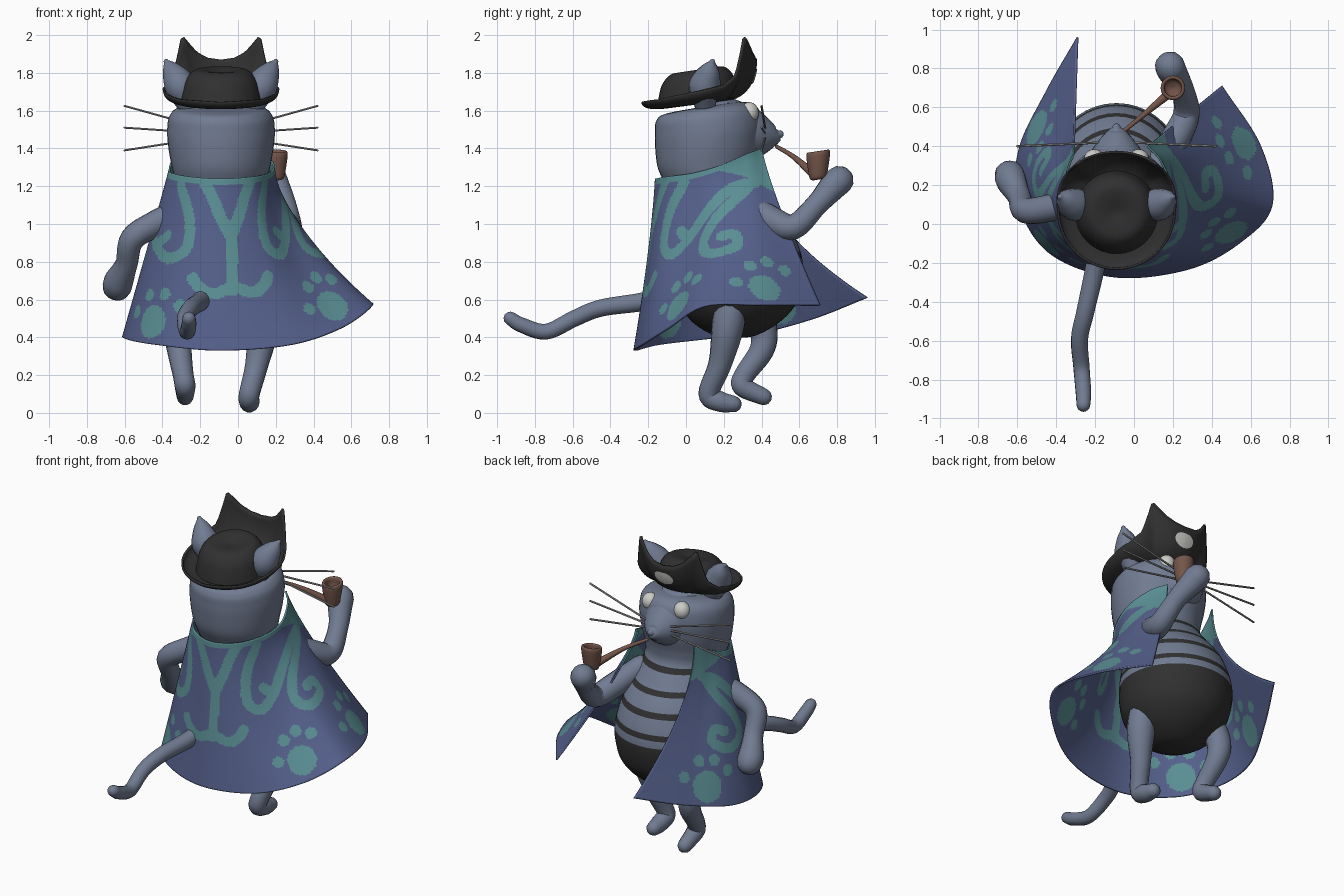
import bpy, bmesh, math
from mathutils import Vector, kdtree

cube = bpy.data.objects.get("Cube")
if cube:
    bpy.data.objects.remove(cube)
MID = -0.09  # x of the body's plane of symmetry


def material(name, *rgb):
    m = bpy.data.materials.new(name)
    m.use_nodes = True
    m.diffuse_color = (*rgb, 1)
    bsdf = next(n for n in m.node_tree.nodes if n.type == 'BSDF_PRINCIPLED')
    bsdf.inputs["Base Color"].default_value = (*rgb, 1)
    return m


fur = material("blue grey fur", .165, .2, .285)
black = material("soft black", .03, .03, .03)
blue = material("cape blue", .092, .12, .265)
teal = material("cape teal", .105, .28, .3)
brown = material("pipe brown", .175, .092, .068)
white = material("off white", .6, .6, .57)
grey = material("whisker grey", .33, .33, .33)


def spline(pts, t):
    """Smooth curve through tuples of any size, t from 0 to 1."""
    n = len(pts) - 1
    f = min(max(t, 0), 1) * n
    i = min(int(f), n - 1)
    f -= i
    b, c = Vector(pts[i]), Vector(pts[i + 1])
    a = Vector(pts[i - 1]) if i else 2 * b - c
    d = Vector(pts[i + 2]) if i + 2 <= n else 2 * c - b
    return b + (c - a) * f / 2 + (a - 2.5 * b + 2 * c - d / 2) * f * f \
        + (1.5 * (b - c) + (d - a) / 2) * f ** 3


def surface(name, fn, nu, nv, mats, closed=True, rule=None, thick=0):
    """Grid of fn(u, v); rule(centre, u, v) picks the material slot."""
    bm = bmesh.new()
    cols = nu if closed else nu + 1
    g = [[bm.verts.new(fn(i / nu, j / nv)) for i in range(cols)] for j in range(nv + 1)]
    for j in range(nv):
        for i in range(nu):
            k = (i + 1) % cols
            f = bm.faces.new((g[j][i], g[j][k], g[j + 1][k], g[j + 1][i]))
            if rule:
                f.material_index = rule(f.calc_center_median(), (i + .5) / nu, (j + .5) / nv)
    bmesh.ops.remove_doubles(bm, verts=bm.verts, dist=.0002)
    bmesh.ops.recalc_face_normals(bm, faces=bm.faces)
    me = bpy.data.meshes.new(name)
    bm.to_mesh(me)
    bm.free()
    ob = bpy.data.objects.new(name, me)
    bpy.context.collection.objects.link(ob)
    for m in mats:
        me.materials.append(m)
    if thick:
        mod = ob.modifiers.new("thickness", 'SOLIDIFY')
        mod.thickness, mod.offset = thick, 0
    bpy.ops.object.select_all(action='DESELECT')
    ob.select_set(True)
    bpy.context.view_layer.objects.active = ob
    bpy.ops.object.shade_smooth_by_angle(angle=math.radians(50))
    return ob


def circle(u):
    return math.cos(u * math.tau), math.sin(u * math.tau)


def tube(name, pts, mat, sides=14, steps=6):
    """Round limb through (x, y, z, radius) points with domed ends."""
    n = steps * (len(pts) - 1)
    path = [spline(pts, i / n) for i in range(n + 1)]
    rings, q = [], None
    for i, p in enumerate(path):
        d = (path[min(i + 1, n)] - path[max(i - 1, 0)]).to_3d().normalized()
        q = prev.rotation_difference(d) @ q if q else d.to_track_quat('Z', 'Y')
        prev = d
        caps = [(-1, a) for a in (90, 60, 30)] if i == 0 else []
        caps += [(1, 0)]
        caps += [(1, a) for a in (30, 60, 90)] if i == n else []
        for side, a in caps:
            a = math.radians(a)
            rings.append((p.to_3d() + d * side * p.w * math.sin(a), q, p.w * math.cos(a)))

    def fn(u, v):
        o, r, w = rings[round(v * (len(rings) - 1))]
        c, s = circle(u)
        return o + r @ Vector((c * w, s * w, 0))
    return surface(name, fn, sides, len(rings) - 1, [mat])


def lathe(name, profile, x, y, mat, shear=0, steps=4):
    """Turned shape from (radius, z) points."""
    def fn(u, v):
        r, z = spline(profile, v)
        c, s = circle(u)
        return (x + r * c, y + r * s, z + shear * r * s)
    return surface(name, fn, 32, steps * (len(profile) - 1), [mat])


def ball(name, x, y, z, rx, ry, rz, mat):
    def fn(u, v):
        c, s = circle(u)
        w = math.sin(v * math.pi)
        return (x + rx * c * w, y + ry * s * w, z + rz * math.cos(v * math.pi))
    return surface(name, fn, 20, 12, [mat])


def mirror(pts):
    return [(2 * MID - p[0], *p[1:]) for p in pts]


# Pear-shaped body and head in one skin: (z, centre y, radius)
skin = [(.395, .26, 0), (.41, .26, .11), (.48, .265, .23), (.58, .275, .31), (.7, .28, .338),
        (.8, .28, .338), (.9, .27, .32), (1, .245, .295), (1.12, .19, .255), (1.22, .13, .245),
        (1.3, .11, .26), (1.4, .115, .278), (1.5, .12, .285), (1.58, .11, .268),
        (1.615, .09, .2), (1.62, .08, 0)]
stripes = [.84, .96, 1.075, 1.195]


def body(u, v):
    z, y, r = spline(skin, v)
    c, s = circle(u)
    tilt = .75 * max(0, z - 1.4)  # the top of the head slopes back
    return (MID + r * c, y + r * s, z + tilt * r * s)


def body_colour(p, u, v):
    return int(p.z < .775 or any(abs(p.z - z) < .017 for z in stripes))


surface("body_and_head", body, 40, 130, [fur, black], rule=body_colour)

# Face
tube("snout", [(MID, .2, 1.48, .2), (MID, .34, 1.475, .15), (MID, .42, 1.47, .1),
               (MID, .475, 1.47, .05), (MID, .495, 1.475, .022)], fur, 24)
tube("mouth", [(MID - .065, .435, 1.425, .005), (MID, .48, 1.425, .006),
               (MID + .065, .435, 1.425, .005)], black, 6)
for side, word in ((-1, "right"), (1, "left")):
    ball(word + "_eye", MID + side * .115, .335, 1.59, .052, .05, .055, white)
    for i, z in enumerate((1.39, 1.51, 1.625)):
        tube(f"{word}_whisker_{i}", [(MID + side * .06, .42, 1.46 + i * .02, .006),
                                     (MID + side * .51, .4, z, .006)], grey, 6, 2)

# Ears
ear = [(-.27, .1, 1.64, .06), (-.305, .1, 1.73, .085), (-.35, .125, 1.81, .055),
       (-.38, .14, 1.86, .014)]
tube("right_ear", ear, fur)
tube("left_ear", mirror(ear), fur)

# Hat: crown, and a brim turned up into two points at the front
lathe("hat_crown", [(.215, 1.64), (.205, 1.7), (.187, 1.765), (.145, 1.81), (.09, 1.815), (0, 1.795)],
      MID, .06, black, .15)
rim = [(-90, 1.645), (-45, 1.66), (0, 1.705), (25, 1.735), (40, 1.79), (47, 1.9), (52, 2),
       (60, 1.955), (68, 1.91), (78, 1.88), (90, 1.87)]


def brim(u, v):
    c, s = circle(u)
    a = math.degrees(math.asin(max(-1, min(1, s))))
    k = max(i for i in range(len(rim) - 1) if rim[i][0] <= a + .001)
    (a0, z0), (a1, z1) = rim[k:k + 2]
    top = z0 + (z1 - z0) * (a - a0) / (a1 - a0)
    r = .16 + .14 * math.sin(v * math.pi / 2)
    low = 1.64 + .13 * r * s
    spread = 1 + .15 * v * v * max(0, s)
    return Vector((MID + r * c * spread, .07 + r * s, low + (top - low) * v * v))


def emblem(u, v):
    c, s = circle(u)
    return brim(.25 + .035 * v * c, .74 + .15 * v * s) + Vector((0, .009, -.006))


surface("hat_brim", brim, 120, 12, [black], thick=.012)
surface("hat_emblem", emblem, 24, 4, [white])

# Cape: hem point, collar point and flare for columns from one front edge to the other
cape_columns = [
    (-.29, .96, .61, -.31, .36, 1.39, 2), (-.45, .68, .5, -.34, .28, 1.35, 1.6),
    (-.59, .38, .42, -.36, .17, 1.3, 1.1), (-.59, .1, .39, -.35, .05, 1.27, 1),
    (-.43, -.15, .36, -.25, -.1, 1.25, 1.1), (-.1, -.27, .33, MID, -.16, 1.24, 1.3),
    (.28, -.23, .36, .07, -.1, 1.25, 1.5), (.55, -.09, .45, .16, .04, 1.27, 1.8),
    (.71, .1, .565, .19, .18, 1.31, 1.7), (.65, .4, .57, .14, .32, 1.37, 1.4),
    (.45, .71, .57, .07, .4, 1.4, 1.2)]


def cape(u, v):
    c = spline(cape_columns, u)
    w = v ** c[6]
    return Vector((c[3] + (c[0] - c[3]) * w, c[4] + (c[1] - c[4]) * w, c[5] + (c[2] - c[5]) * v))


# Scroll strokes, as (distance from the pattern's centre line, distance from the collar)
scrolls = [
    [(0, .28), (0, .45), (0, .65)],
    [(0, .34), (.05, .22), (.1, .1), (.15, .02)],
    [(0, .63), (.07, .67), (.12, .64), (.15, .59)],
    [(.3, .05), (.21, .22), (.19, .41), (.27, .49), (.36, .43), (.31, .36)],
    [(.85, .2), (.66, .2), (.5, .3), (.38, .43)],
    [(.78, .22), (.57, .38), (.5, .53), (.58, .63), (.7, .6), (.69, .52), (.62, .52)]]


def on_cape(s, v):
    # The pattern sits slightly off the back's centre
    return cape(.5 + (s + .05 * (1 - abs(s))) / 2, v)


ink = [on_cape(side * p[0], p[1]) for line in scrolls for side in (-1, 1)
       for p in (spline(line, i / 60) for i in range(61))]
tree = kdtree.KDTree(len(ink))
for i, p in enumerate(ink):
    tree.insert(p, i)
tree.balance()
toes = [(-.11, -.04), (-.05, -.15), (.03, -.17), (.1, -.11)]
spots = []
for s, v, r in ((-.72, .88, .098), (-.28, .87, .09), (.4, .88, .09), (.81, .89, .088)):
    spots.append((on_cape(s, v), r))
    spots += [(on_cape(s + ds, v + dv), .036) for ds, dv in toes]


def cape_colour(p, u, v):
    edge = abs(2 * u - 1)
    return int(v < .04 + .6 * max(0, edge - .6) or tree.find(p)[2] < .031
               or any((p - c).length < r for c, r in spots))


surface("cape", cape, 230, 110, [blue, teal], closed=False, rule=cape_colour, thick=.01)

# Arms, legs and tail
tube("left_arm", [(.12, .3, 1.12, .07), (.22, .45, 1.02, .075), (.27, .57, .985, .068),
                  (.25, .69, 1.1, .06), (.2, .78, 1.2, .075), (.185, .81, 1.23, .078)], fur)
tube("right_arm", [(-.3, .12, 1.07, .07), (-.44, .08, 1, .07), (-.56, .07, .92, .066),
                   (-.59, .14, .79, .06), (-.63, .22, .7, .078), (-.64, .25, .67, .078)], fur)
tube("left_leg", [(.12, .24, .62, .085), (.13, .22, .45, .085), (.1, .18, .26, .062),
                  (.06, .12, .1, .055), (.06, .18, .06, .055), (.06, .25, .047, .045)], fur)
tube("right_leg", [(-.3, .36, .6, .08), (-.32, .41, .44, .075), (-.31, .4, .33, .065),
                   (-.29, .31, .2, .055), (-.28, .3, .14, .055), (-.28, .41, .085, .045)], fur)
tube("tail", [(-.18, -.05, .64, .05), (-.2, -.22, .59, .05), (-.25, -.45, .555, .046),
              (-.28, -.59, .5, .044), (-.27, -.74, .43, .042), (-.26, -.87, .465, .04),
              (-.26, -.93, .5, .036)], fur)

# Pipe
lathe("pipe_bowl", [(0, 1.235), (.04, 1.24), (.053, 1.29), (.063, 1.375), (.045, 1.38),
                    (.04, 1.33), (0, 1.31)], .2, .7, brown, .15)
tube("pipe_stem", [(-.05, .48, 1.41, .01), (.06, .57, 1.355, .014), (.19, .68, 1.26, .025)],
     brown, 10)
